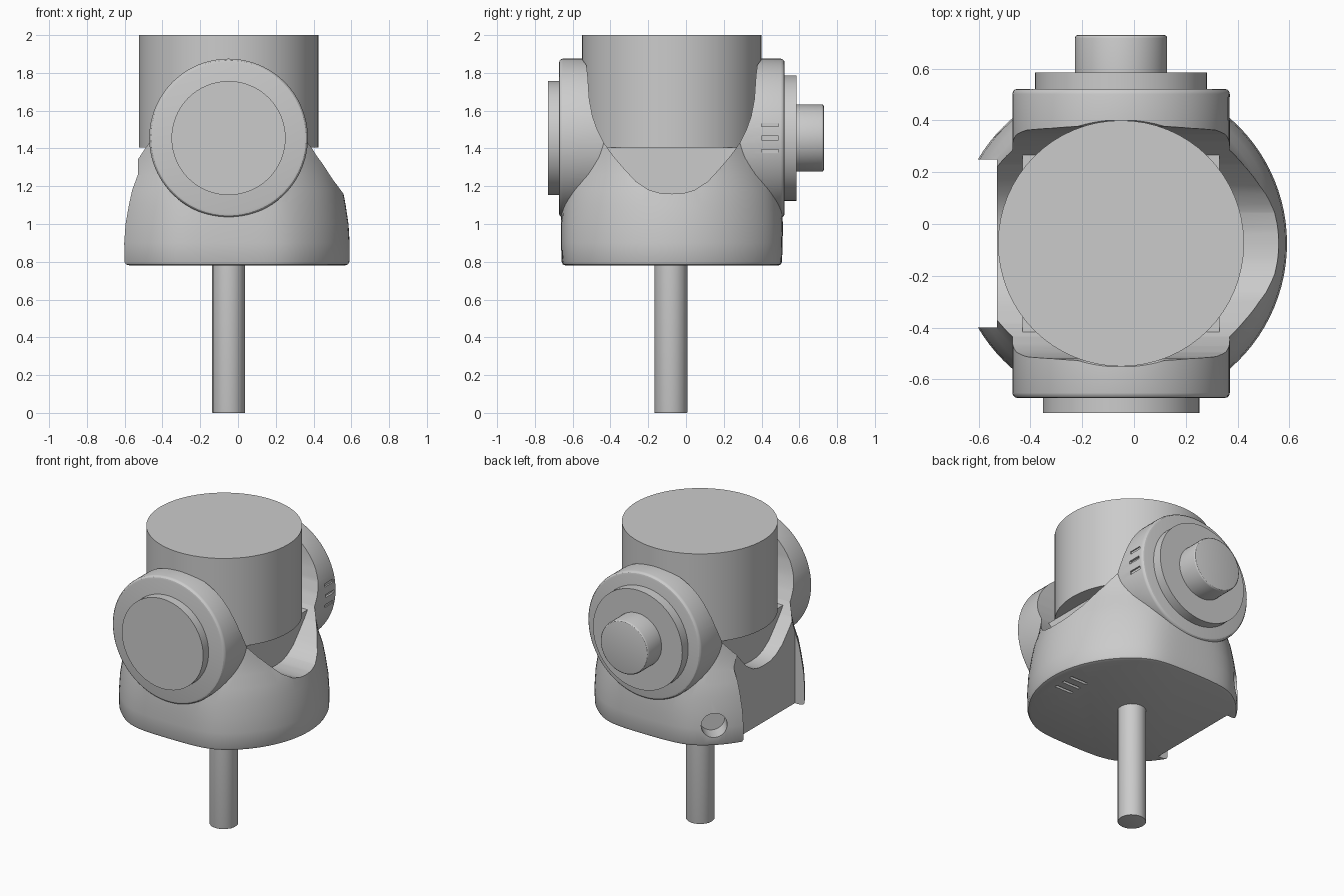
import bpy, bmesh
from math import pi, sin, cos
from mathutils import Matrix, Vector

if "Cube" in bpy.data.objects:
    bpy.data.objects.remove(bpy.data.objects["Cube"])

CX, CY, AZ = -0.05, -0.075, 1.455   # joint centre and ear axis height


def finish(name, bm):
    bmesh.ops.recalc_face_normals(bm, faces=bm.faces)
    me = bpy.data.meshes.new(name)
    bm.to_mesh(me)
    bm.free()
    ob = bpy.data.objects.new(name, me)
    bpy.context.collection.objects.link(ob)
    return ob


def loft(name, rings):
    """Solid through a list of equally long point rings."""
    bm = bmesh.new()
    loops = [[bm.verts.new(p) for p in ring] for ring in rings]
    n = len(loops[0])
    for a, b in zip(loops, loops[1:]):
        for i in range(n):
            j = (i + 1) % n
            bm.faces.new((a[i], a[j], b[j], b[i]))
    bm.faces.new(loops[0])
    bm.faces.new(loops[-1])
    return finish(name, bm)


def rod(name, start, end, r, sides=64, round_a=0.0, round_b=0.0):
    """Cylinder between two points, with optional rounded end rims."""
    start, end = Vector(start), Vector(end)
    axis = end - start
    length = axis.length
    rot = axis.to_track_quat('Z', 'Y')
    prof = []
    if round_a:
        prof += [(r - round_a * (1 - sin(t)), round_a * (1 - cos(t))) for t in (0, pi/6, pi/3, pi/2)]
    else:
        prof.append((r, 0))
    if round_b:
        prof += [(r - round_b * (1 - cos(t)), length - round_b * (1 - sin(t))) for t in (0, pi/6, pi/3, pi/2)]
    else:
        prof.append((r, length))
    return loft(name, [[start + rot @ Vector((q * cos(2*pi*i/sides), q * sin(2*pi*i/sides), h))
                        for i in range(sides)] for q, h in prof])


def box(name, lo, hi):
    lo, hi = Vector(lo), Vector(hi)
    bm = bmesh.new()
    bmesh.ops.create_cube(bm, size=1, matrix=Matrix.Translation((lo + hi) / 2)
                          @ Matrix.Diagonal((*(hi - lo), 1)))
    return finish(name, bm)


def boolean(ob, other, op='DIFFERENCE'):
    mod = ob.modifiers.new(op.title(), 'BOOLEAN')
    mod.operation, mod.object, mod.solver = op, other, 'EXACT'
    bpy.context.view_layer.objects.active = ob
    bpy.ops.object.modifier_apply(modifier=mod.name)
    bpy.data.objects.remove(other)


# Yoke base: tapered round body flattened at front and back
def body_ring(r, flat, z, n=96):
    pts = []
    for i in range(n):
        t = 2 * pi * i / n
        k = (r ** -24 + (abs(sin(t)) / flat) ** 24) ** (-1 / 24)
        pts.append((CX + k * cos(t), CY + k * sin(t), z))
    return pts


yoke = loft("yoke", [body_ring(*p) for p in (
    (.615, .565, .78), (.633, .58, .786), (.64, .586, .80), (.641, .59, .90), (.635, .592, 1.0),
    (.62, .59, 1.1), (.605, .585, 1.18), (.58, .575, 1.26), (.562, .57, 1.35),
    (.553, .56, 1.43), (.548, .55, 1.5))])

# Round ears, then the U-shaped saddle opening
boolean(yoke, rod("ears", (CX, CY - .597, AZ), (CX, CY + .597, AZ), .42, 96, .02, .02), 'UNION')
half = [(.06, 1.163), (.12, 1.18), (.19, 1.225), (.25, 1.29), (.31, 1.36), (.36, 1.43), (.395, 1.5),
        (.42, 1.57), (.437, 1.66), (.445, 1.78), (.452, 1.84), (.475, 1.872), (.475, 2.1)]
profile = [(-y, z) for y, z in reversed(half)] + [(0, 1.16)] + half
boolean(yoke, loft("saddle_cut", [[(x, CY + y, z) for y, z in profile] for x in (-.9, .9)]))

# Flat recess on the left, leaving two prongs
boolean(yoke, box("recess_cut", (-.9, CY - .325, .6), (-.53, CY + .325, 1.7)))

# Round hole in the rear left corner
d = Vector((-.68, .73, 0))
c = Vector((CX, CY, .92))
boolean(yoke, rod("hole_cut", c + d * .53, c + d * .8, .08, 32))

# Small grooves on the rear ear rim and under the base
for k in (-1, 0, 1):
    z = AZ + k * .07
    boolean(yoke, box("ear_groove", (.355, .40, z - .01), (.5, .49, z + .01)))
    y = CY + k * .07
    boolean(yoke, box("base_groove", (.37, y - .01, .7), (.50, y + .01, .795)))

# Shaft, rotating block and upper cylinder
shaft = rod("lower_shaft", (CX, CY - .005, 0), (CX, CY - .005, .85), .088, 16, .004)
block = box("inner_block", (CX - .38, CY - .38, 1.0), (CX + .38, CY + .38, 1.405))
upper = rod("upper_cylinder", (CX, CY, 1.405), (CX, CY, 2), .475, 64)

# Caps on the ears and the rear knob
front_cap = rod("front_cap", (CX, CY - .58, AZ), (CX, -.73, AZ), .302)
rear_cap = rod("rear_cap", (CX, CY + .58, AZ), (CX, .585, AZ), .332)
knob = rod("rear_knob", (CX, .57, AZ), (CX, .73, AZ), .178, 48, 0, .012)

for ob in (yoke, shaft, upper, front_cap, rear_cap, knob):
    bpy.ops.object.select_all(action='DESELECT')
    ob.select_set(True)
    bpy.context.view_layer.objects.active = ob
    bpy.ops.object.shade_smooth_by_angle(angle=pi / 6)
